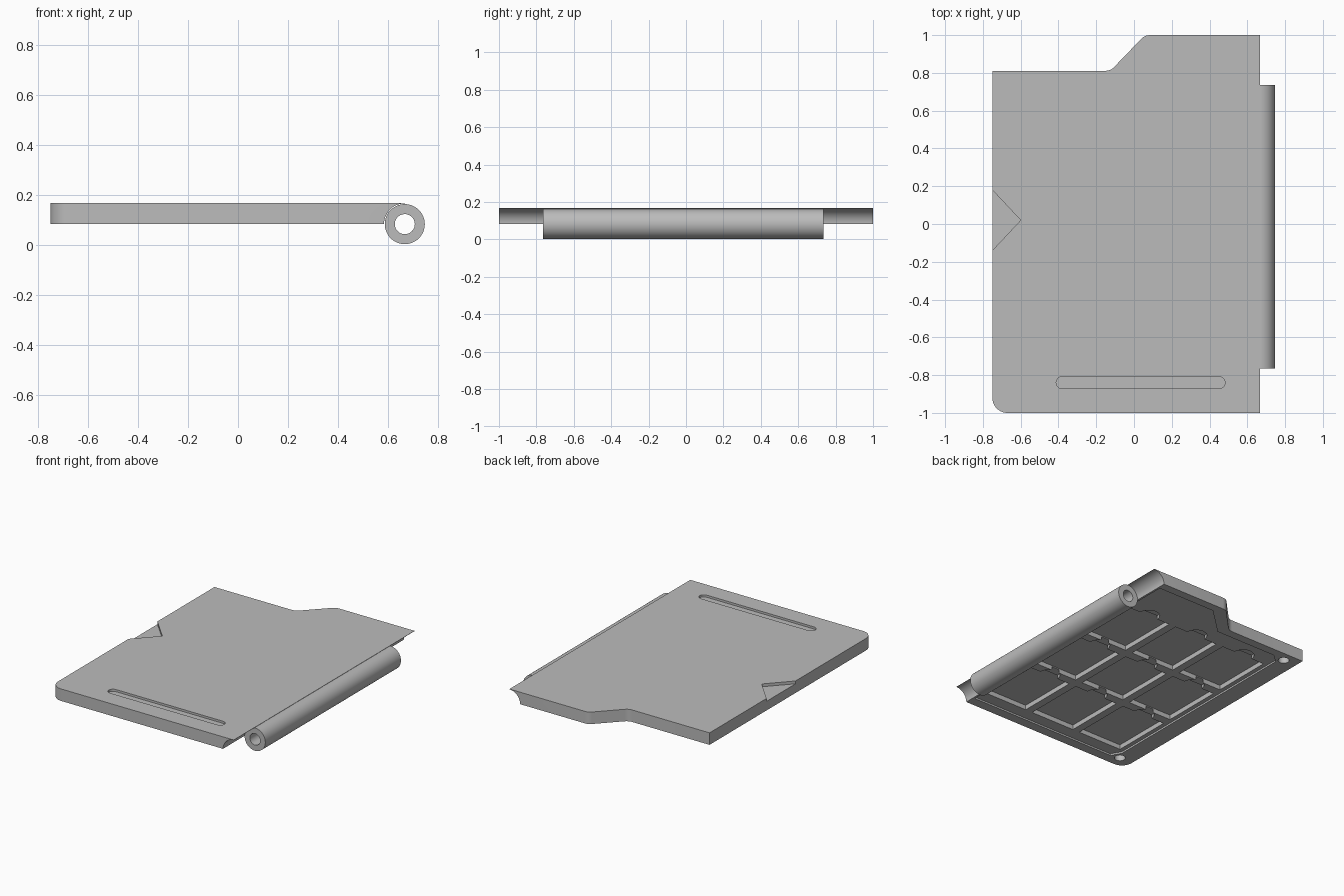
import bpy, bmesh, math

if "Cube" in bpy.data.objects:
    bpy.data.objects.remove(bpy.data.objects["Cube"])

grey = bpy.data.materials.new("light_grey")
grey.diffuse_color = (0.5, 0.5, 0.5, 1)
grey.use_nodes = True
grey.node_tree.nodes["Principled BSDF"].inputs["Base Color"].default_value = grey.diffuse_color

Z0, Z1 = 0.083, 0.167            # underside and top of the panel
HX, HZ = 0.667, 0.082            # hinge axis


def prism(name, pts, z0, z1):
    """Extrude an XY outline between two heights."""
    bm = bmesh.new()
    face = bm.faces.new([bm.verts.new((x, y, z0)) for x, y in pts])
    res = bmesh.ops.extrude_face_region(bm, geom=[face])
    bmesh.ops.translate(bm, vec=(0, 0, z1 - z0),
                        verts=[g for g in res["geom"] if isinstance(g, bmesh.types.BMVert)])
    bmesh.ops.recalc_face_normals(bm, faces=bm.faces)
    me = bpy.data.meshes.new(name)
    bm.to_mesh(me)
    bm.free()
    me.materials.append(grey)
    ob = bpy.data.objects.new(name, me)
    bpy.context.collection.objects.link(ob)
    return ob


def arc(cx, cy, r, a0, a1, n):
    return [(cx + r * math.cos(math.radians(a0 + (a1 - a0) * i / n)),
             cy + r * math.sin(math.radians(a0 + (a1 - a0) * i / n))) for i in range(n + 1)]


def disc(cx, cy, r, n=32):
    return arc(cx, cy, r, 0, 360, n)[:-1]


def rod(name, r, y0, y1, n=64):
    """Cylinder along the hinge axis."""
    bpy.ops.mesh.primitive_cylinder_add(vertices=n, radius=r, depth=y1 - y0,
                                        location=(HX, (y0 + y1) / 2, HZ),
                                        rotation=(math.pi / 2, 0, 0))
    ob = bpy.context.object
    ob.name = name
    ob.data.materials.append(grey)
    return ob


def cut(target, cutter):
    """Subtract the cutter, then discard it."""
    m = target.modifiers.new("cut", "BOOLEAN")
    m.operation, m.solver, m.object = "DIFFERENCE", "EXACT", cutter
    bpy.context.view_layer.objects.active = target
    bpy.ops.object.modifier_apply(modifier=m.name)
    bpy.data.objects.remove(cutter, do_unlink=True)


# Panel outline: rounded front corner and a stepped back edge with eased bends
outline = (arc(-0.67, -0.92, 0.08, 180, 270, 10) + [(HX, -1), (HX, 1)]
           + arc(0.083, 0.94, 0.06, 90, 135, 4)
           + arc(-0.15, 0.871, 0.06, -45, -90, 4) + [(-0.75, 0.811)])
panel = prism("panel", outline, Z0, Z1)

# Cove along the hinge side
cut(panel, rod("cove_cutter", 0.083, -1.1, 1.1, 96))

# Shallow recess inside the rim, stepping around the two corner holes
recess = [(-0.62, 0.69), (-0.62, -0.86), (-0.58, -0.93), (0.57, -0.93),
          (0.57, 0.94), (0.12, 0.94), (-0.08, 0.75), (-0.56, 0.75)]
cut(panel, prism("recess_cutter", recess, 0.0, Z0 + 0.012))

# Three by three pockets, each with a rounded finger notch at its back end
for i in range(3):
    for j in range(3):
        x, y = -0.59 + 0.4 * i, -0.845 + 0.505 * j
        w, h = 0.345, 0.44
        cut(panel, prism("pocket_cutter", [(x, y), (x + w, y), (x + w, y + h), (x, y + h)],
                         0.0, Z0 + 0.045))
        cut(panel, prism("notch_cutter", disc(x + w / 2, y + h, 0.072, 24), 0.0, Z0 + 0.038))

# Blind round holes in the rim
for y in (0.74, -0.916):
    cut(panel, prism("hole_cutter", disc(-0.649, y, 0.036), 0.0, Z0 + 0.05))

# Long rounded groove and triangular thumb notch on the top
groove = arc(-0.38, -0.84, 0.032, 90, 270, 12) + arc(0.45, -0.84, 0.032, -90, 90, 12)
cut(panel, prism("groove_cutter", groove, Z1 - 0.015, 0.3))
cut(panel, prism("thumb_cutter", [(-0.9, 0.34), (-0.9, -0.3), (-0.6, 0.02)], Z1 - 0.02, 0.3))

# Hinge barrel with a bore through it
barrel = rod("hinge_barrel", 0.08, -0.765, 0.735)
cut(barrel, rod("bore_cutter", 0.04, -1.1, 1.1, 48))

# Smooth the round surfaces, keep corners crisp
for ob in (panel, barrel):
    bpy.ops.object.select_all(action="DESELECT")
    ob.select_set(True)
    bpy.context.view_layer.objects.active = ob
    bpy.ops.object.shade_smooth_by_angle(angle=math.radians(30))
